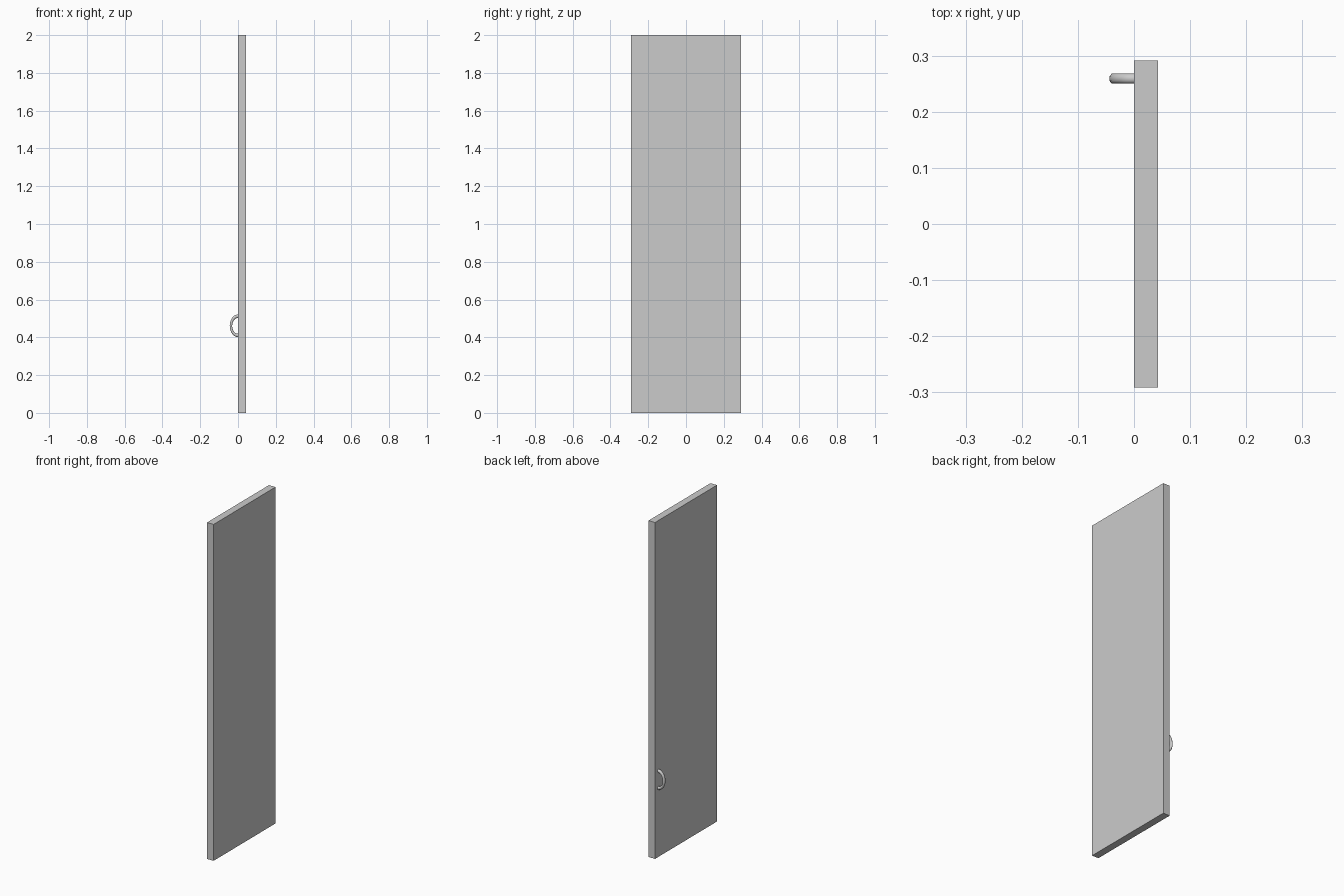
import bpy, bmesh
from math import sin, cos, pi

if "Cube" in bpy.data.objects:
    bpy.data.objects.remove(bpy.data.objects["Cube"])

def make_object(name, bm):
    bmesh.ops.recalc_face_normals(bm, faces=bm.faces[:])
    mesh = bpy.data.meshes.new(name)
    bm.to_mesh(mesh)
    bm.free()
    obj = bpy.data.objects.new(name, mesh)
    bpy.context.collection.objects.link(obj)
    return obj

# Door panel: a plain slab
bm = bmesh.new()
bmesh.ops.create_cube(bm, size=1)
for v in bm.verts:
    v.co = ((v.co.x + 0.5) * 0.043, v.co.y * 0.582, (v.co.z + 0.5) * 2)
make_object("door_panel", bm)

# Pull handle: half of a flattened ring, ends set against the panel
SEGMENTS, SIDES = 24, 8
RING, TUBE, FLATTEN = 0.051, 0.0097, 0.73
bm = bmesh.new()
rings = []
for i in range(SEGMENTS + 1):
    a = -pi / 2 + pi * i / SEGMENTS
    ring = []
    for j in range(SIDES):
        t = 2 * pi * (j + 0.5) / SIDES
        r = RING + TUBE * cos(t)
        ring.append(bm.verts.new((-FLATTEN * r * cos(a),
                                  0.259 + TUBE * sin(t),
                                  0.461 + r * sin(a))))
    rings.append(ring)
for a, b in zip(rings, rings[1:]):
    for j in range(SIDES):
        k = (j + 1) % SIDES
        bm.faces.new((a[j], a[k], b[k], b[j]))
bm.faces.new(rings[0])
bm.faces.new(rings[-1])
handle = make_object("pull_handle", bm)

# Smooth the handle, keeping its cut ends sharp
bpy.context.view_layer.objects.active = handle
handle.select_set(True)
bpy.ops.object.shade_smooth_by_angle(angle=pi / 3)
